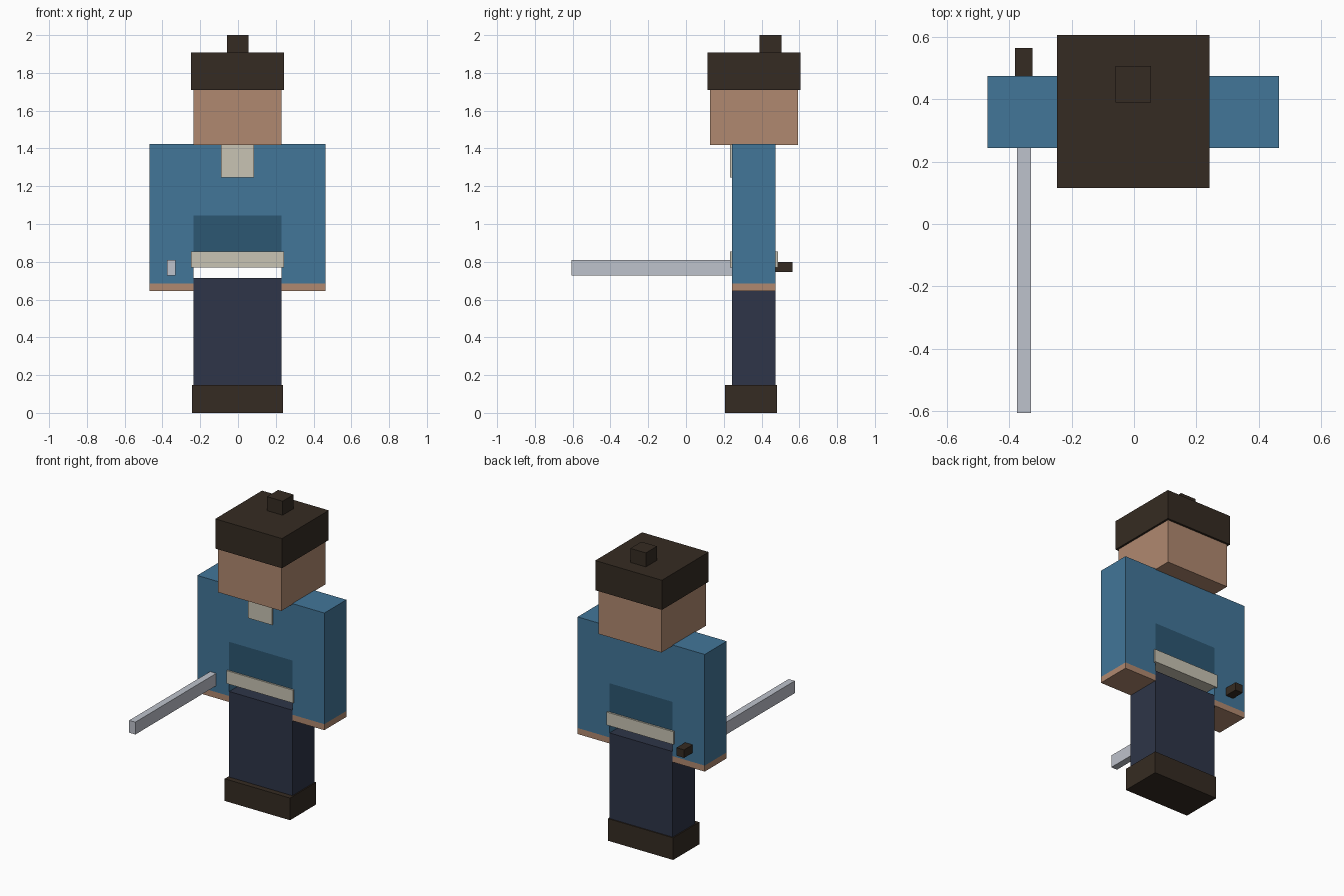
import bpy
import bmesh

if "Cube" in bpy.data.objects:
    bpy.data.objects.remove(bpy.data.objects["Cube"])


def colour(name, rgb):
    """Flat material from 0-255 screen values, converted to linear."""
    lin = [((c / 255 + 0.055) / 1.055) ** 2.4 if c > 10 else c / 255 / 12.92 for c in rgb]
    m = bpy.data.materials.new(name)
    m.diffuse_color = (*lin, 1)
    m.use_nodes = True
    m.node_tree.nodes["Principled BSDF"].inputs["Base Color"].default_value = m.diffuse_color
    return m


BROWN = colour("dark brown", (53, 43, 34))
SKIN = colour("skin", (176, 137, 112))
BLUE = colour("coat blue", (66, 118, 153))
DEEP = colour("deep blue", (44, 87, 114))
CREAM = colour("cream", (200, 196, 180))
NAVY = colour("navy", (46, 53, 72))
STEEL = colour("steel", (190, 194, 204))


def box(name, mat, x, y, z):
    """Box between the given (low, high) limits on each axis."""
    bm = bmesh.new()
    bmesh.ops.create_cube(bm, size=1)
    for v in bm.verts:
        v.co = [lim[1] if c > 0 else lim[0] for c, lim in zip(v.co, (x, y, z))]
    me = bpy.data.meshes.new(name)
    bm.to_mesh(me)
    bm.free()
    me.materials.append(mat)
    ob = bpy.data.objects.new(name, me)
    bpy.context.collection.objects.link(ob)
    return ob


CX = -0.0025            # body centre line
BODY_Y = (0.243, 0.474)  # shared depth of limbs and torso


def wide(half):
    return (CX - half, CX + half)


# Head and hat
box("head", SKIN, wide(0.232), (0.127, 0.592), (1.418, 1.74))
box("hat", BROWN, wide(0.245), (0.115, 0.606), (1.71, 1.907))
box("hat_knob", BROWN, wide(0.057), (0.39, 0.506), (1.907, 2.0))

# Torso: chest, shaded lower coat, neck cloth and belt
box("chest", BLUE, wide(0.232), BODY_Y, (1.045, 1.423))
box("waist", DEEP, wide(0.232), BODY_Y, (0.80, 1.045))
box("neck_cloth", CREAM, wide(0.088), (0.234, 0.26), (1.245, 1.419))
box("belt", CREAM, wide(0.245), (0.232, 0.486), (0.769, 0.855))

# Arms: sleeve with a bare hand below
for side, s in (("left", 1), ("right", -1)):
    x = sorted((CX + s * 0.232, CX + s * 0.467))
    box(side + "_sleeve", BLUE, x, BODY_Y, (0.685, 1.423))
    box(side + "_hand", SKIN, x, BODY_Y, (0.645, 0.685))

# Legs and boots
box("legs", NAVY, wide(0.232), BODY_Y, (0.05, 0.715))
box("boots", BROWN, wide(0.24), (0.207, 0.481), (0.0, 0.147))

# Sword held through the right hand
box("sword_blade", STEEL, (-0.375, -0.33), (-0.606, 0.30), (0.728, 0.81))
box("sword_handle", BROWN, (-0.381, -0.325), (0.44, 0.564), (0.747, 0.80))
